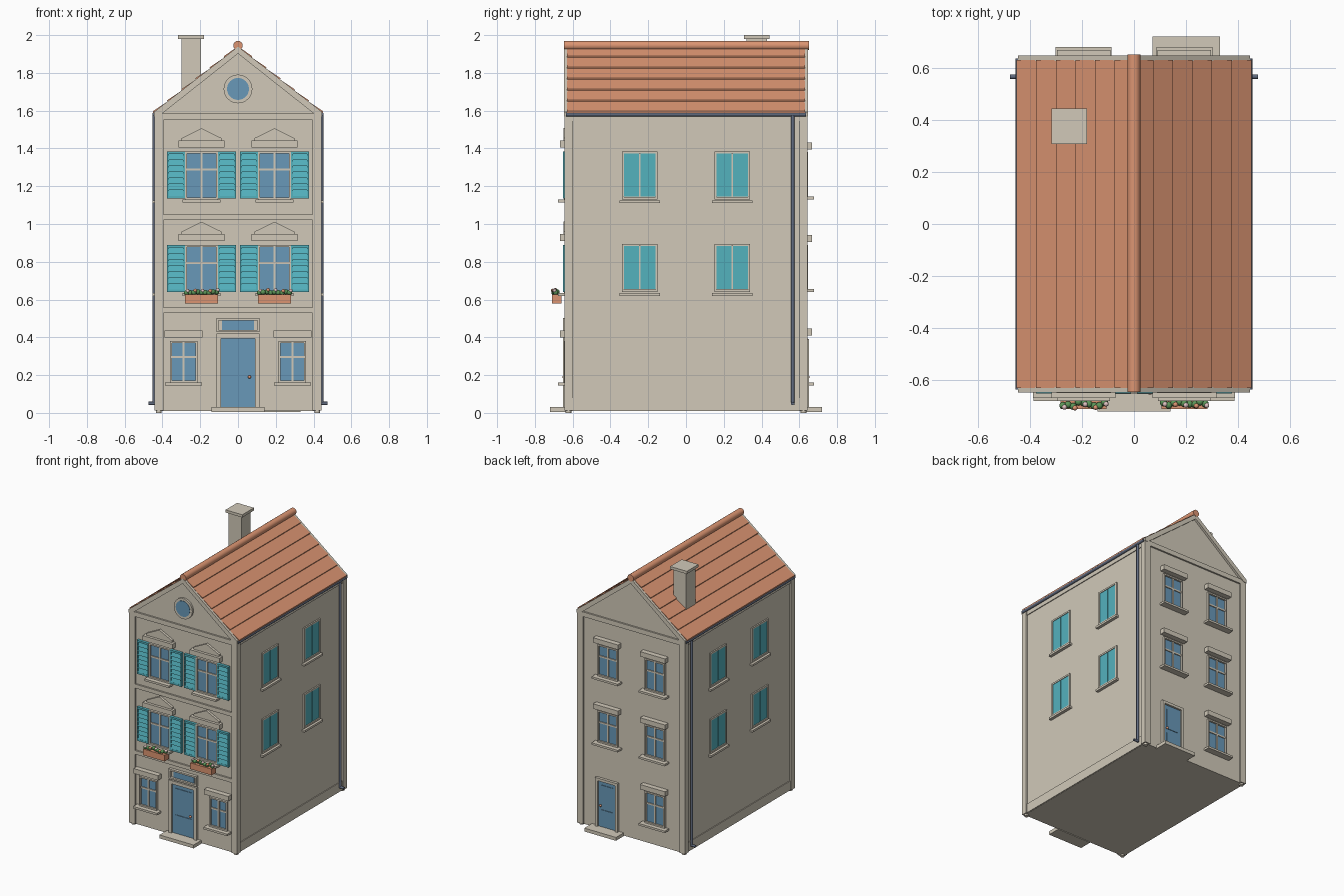
import bpy, bmesh, math, random
from mathutils import Vector

if "Cube" in bpy.data.objects:
    bpy.data.objects.remove(bpy.data.objects["Cube"])

random.seed(4)


def material(name, r, g, b):
    lin = [(c / 255 / 12.92 if c < 11 else ((c / 255 + 0.055) / 1.055) ** 2.4) for c in (r, g, b)]
    m = bpy.data.materials.new(name)
    m.diffuse_color = (*lin, 1)
    m.use_nodes = True
    m.node_tree.nodes["Principled BSDF"].inputs["Base Color"].default_value = m.diffuse_color
    return m


STONE = material("cream stone", 209, 201, 185)
TILE = material("terracotta", 220, 149, 114)
TEAL = material("teal paint", 84, 178, 190)
BLUE = material("blue glass and doors", 104, 152, 184)
METAL = material("grey metal", 98, 108, 128)
GREEN = material("leaf green", 92, 150, 88)
PINK = material("pale petals", 226, 196, 196)

parts = {}


def part(name, mat):
    if name not in parts:
        parts[name] = (bmesh.new(), mat)
    return parts[name][0]


WX, WY = 0.43, 0.63   # wall planes


def on(face, u, d, z):
    """Point on a wall: u along it, d outwards, z up."""
    return {"front": Vector((u, -WY - d, z)), "back": Vector((u, WY + d, z)),
            "right": Vector((WX + d, u, z)), "left": Vector((-WX - d, u, z))}[face]


def prism(name, mat, face, pts, d0, d1):
    bm = part(name, mat)
    a = [bm.verts.new(on(face, u, d0, z)) for u, z in pts]
    b = [bm.verts.new(on(face, u, d1, z)) for u, z in pts]
    fs = [bm.faces.new(a), bm.faces.new(b)]
    n = len(pts)
    fs += [bm.faces.new((a[i], a[(i + 1) % n], b[(i + 1) % n], b[i])) for i in range(n)]
    bmesh.ops.recalc_face_normals(bm, faces=fs)


def plate(name, mat, face, u0, u1, z0, z1, d1, d0=-0.005):
    prism(name, mat, face, [(u0, z0), (u1, z0), (u1, z1), (u0, z1)], d0, d1)


def block(name, mat, x0, x1, y0, y1, z0, z1):
    plate(name, mat, "front", x0, x1, z0, z1, -WY - y0, -WY - y1)


def tube(name, mat, p, q, r, seg=12):
    p, q = Vector(p), Vector(q)
    bm = part(name, mat)
    vs = bmesh.ops.create_cone(bm, cap_ends=True, segments=seg, radius1=r, radius2=r,
                               depth=(q - p).length)["verts"]
    bmesh.ops.rotate(bm, verts=vs, matrix=Vector((0, 0, 1)).rotation_difference(q - p).to_matrix())
    bmesh.ops.translate(bm, verts=vs, vec=(p + q) / 2)


def ball(name, mat, c, r, sub=2):
    bm = part(name, mat)
    vs = bmesh.ops.create_icosphere(bm, subdivisions=sub, radius=r)["verts"]
    bmesh.ops.translate(bm, verts=vs, vec=c)


def frame(name, face, u0, u1, z0, z1, t, d):
    """Four bars round an opening, t wide inwards."""
    plate(name, STONE, face, u0, u0 + t, z0, z1, d)
    plate(name, STONE, face, u1 - t, u1, z0, z1, d)
    plate(name, STONE, face, u0 + t, u1 - t, z0, z0 + t, d)
    plate(name, STONE, face, u0 + t, u1 - t, z1 - t, z1, d)


def window(face, u, w, z0, z1, sill, lintel, lz):
    u0, u1 = u - w / 2, u + w / 2
    frame("window_frames", face, u0, u1, z0, z1, 0.011, 0.016)
    plate("window_glass", BLUE, face, u0 + 0.005, u1 - 0.005, z0 + 0.005, z1 - 0.005, 0.003)
    plate("window_bars", STONE, face, u - 0.006, u + 0.006, z0, z1, 0.010)
    zm = z0 + 0.62 * (z1 - z0)
    plate("window_bars", STONE, face, u0, u1, zm - 0.006, zm + 0.006, 0.009)
    plate("window_sills", STONE, face, u - sill / 2, u + sill / 2, z0 - 0.015, z0, 0.048)
    plate("window_lintels", STONE, face, u - lintel / 2, u + lintel / 2, lz, lz + 0.036, 0.038)


def door(face, u, w, z1, fw):
    plate("doors", BLUE, face, u - w / 2, u + w / 2, 0.03, z1, 0.006)
    for s in (-1, 1):
        a, b = sorted((u + s * w / 2, u + s * (w / 2 + fw)))
        plate("door_frames", STONE, face, a, b, 0.02, z1 + fw, 0.020)
    plate("door_frames", STONE, face, u - w / 2, u + w / 2, z1, z1 + fw, 0.020)
    zm = 0.03 + (z1 - 0.03) * 0.42
    for a, b in ((0.06, zm - 0.015), (zm + 0.015, z1 - 0.03)):
        plate("door_panels", BLUE, face, u - w / 2 + 0.025, u + w / 2 - 0.025, a, b, 0.010)
    ball("door_knobs", TILE, on(face, u + w * 0.34, 0.016, 0.19), 0.009)
    plate("doorsteps", STONE, face, u - 0.14 + 0.01 * (face == "back"),
          u + 0.14 - 0.01 * (face == "back"), 0.005, 0.03, 0.09)


def shutter(face, u0, u1, z0, z1):
    """Louvred leaf: backing, border and tilted slats."""
    plate("shutters", TEAL, face, u0, u1, z0, z1, 0.010)
    for a, b, c, d in ((u0, u0 + 0.01, z0, z1), (u1 - 0.01, u1, z0, z1),
                       (u0, u1, z0, z0 + 0.014), (u0, u1, z1 - 0.014, z1)):
        plate("shutters", TEAL, face, a, b, c, d, 0.020)
    n, h = 7, (z1 - z0 - 0.028) / 7
    bm = part("shutters", TEAL)
    for i in range(n):
        zb = z0 + 0.014 + i * h
        vs = [bm.verts.new(on(face, u, d, z)) for u, d, z in
              ((u0 + 0.01, 0.019, zb), (u1 - 0.01, 0.019, zb),
               (u1 - 0.01, 0.010, zb + h), (u0 + 0.01, 0.010, zb + h))]
        bm.faces.new(vs if face in ("front", "right") else vs[::-1])


# House body with gables
prism("house_body", STONE, "front",
      [(-WX, 0.01), (WX, 0.01), (WX, 1.59), (0, 1.92), (-WX, 1.59)], 0, -2 * WY)

# Corner pilasters and their feet
for sx in (-1, 1):
    for sy in (-1, 1):
        x, y = sorted((sx * 0.395, sx * 0.442)), sorted((sy * 0.60, sy * 0.643))
        block("corner_pilasters", STONE, *x, *y, 0.012, 1.585)
        tube("pilaster_feet", STONE, (sx * 0.42, sy * 0.622, 0), (sx * 0.42, sy * 0.622, 0.015), 0.015)

# String courses, cornices, plinths
for a, b in ((0.53, 0.558), (1.02, 1.05), (1.55, 1.585)):
    plate("string_courses", STONE, "front", -0.395, 0.395, a, b, 0.012)
plate("string_courses", STONE, "back", -0.395, 0.395, 1.55, 1.585, 0.012)
for f in ("left", "right"):
    plate("side_bands", STONE, f, -0.6, 0.6, 0.012, 0.08, 0.006)
    plate("side_bands", STONE, f, -0.6, 0.6, 1.545, 1.585, 0.006)

# Roof slopes with overlapping tile rows, made from a saw-tooth section
ROWS, EX, EZ, TOP = 6, 0.45, 1.59, 1.94
for s in (-1, 1):
    pts = [(0, TOP - 0.03), (0, TOP)]
    for i in range(1, ROWS + 1):
        t = i / ROWS
        x, z = EX * t, TOP + (EZ - TOP) * t
        pts += [(s * x, z + 0.007)]
        if i < ROWS:
            pts += [(s * (x - 0.002), z)]
    pts += [(s * EX, EZ - 0.012), (s * (EX - 0.03), EZ - 0.012)]
    prism("roof_tiles", TILE, "front", pts, -0.001, -2 * WY + 0.001)
    # Rake boards along the gables
    for f in ("front", "back"):
        prism("rake_boards", STONE, f, [(0, TOP - 0.038), (0, TOP - 0.001), (s * 0.444, EZ + 0.004),
                                        (s * 0.444, EZ - 0.02), (s * 0.42, EZ - 0.02)], -0.004, 0.017)
    # Gutters and downpipes
    tube("gutters", METAL, (s * 0.444, -0.635, 1.58), (s * 0.444, 0.635, 1.58), 0.010)
    tube("downpipes", METAL, (s * 0.443, 0.565, 0.045), (s * 0.443, 0.565, 1.58), 0.009)
    tube("downpipes", METAL, (s * 0.438, 0.565, 0.05), (s * 0.475, 0.565, 0.05), 0.009)
tube("ridge_tile", TILE, (0, -0.645, 1.945), (0, 0.65, 1.945), 0.025, 16)

# Chimney with cap
block("chimney", STONE, -0.30, -0.197, 0.32, 0.43, 1.65, 1.98)
block("chimney_cap", STONE, -0.317, -0.18, 0.307, 0.443, 1.98, 2.0)

# Round gable window
for nm, mt, r, d in (("round_window_frame", STONE, 0.076, 0.014), ("round_window_glass", BLUE, 0.058, 0.017)):
    prism(nm, mt, "front", [(r * math.cos(k * math.pi / 16), 1.715 + r * math.sin(k * math.pi / 16))
                            for k in range(32)], 0, d)

for s in (-1, 1):
    u = s * 0.193
    for z in (0.635, 1.13):
        # Upper front windows with pediments and shutters
        window("front", u, 0.176, z, z + 0.255, 0.20, 0.245, z + 0.275)
        prism("pediments", STONE, "front", [(u - 0.105, z + 0.31), (u + 0.105, z + 0.31),
              (u + 0.105, z + 0.325), (u, z + 0.377), (u - 0.105, z + 0.325)], -0.005, 0.018)
        for a in (u - 0.182, u + 0.088):
            shutter("front", a, a + 0.094, z + 0.005, z + 0.255)
        # Side windows with closed shutters
        for f in ("left", "right"):
            v, zs = s * 0.245, z + 0.015 if z > 1 else z + 0.02
            frame("side_window_frames", f, v - 0.095, v + 0.095, zs - 0.015, zs + 0.24, 0.012, 0.010)
            for k in (-1, 1):
                a, b = sorted((v + k * 0.003, v + k * 0.084))
                plate("side_shutters", TEAL, f, a, b, zs, zs + 0.228, 0.006)
            plate("side_sills", STONE, f, v - 0.107, v + 0.107, zs - 0.035, zs - 0.02, 0.022)
    # Ground floor windows
    window("front", s * 0.288, 0.146, 0.16, 0.38, 0.195, 0.20, 0.40)
    # Flower boxes
    block("flower_boxes", TILE, u - 0.088, u + 0.088, -0.71, -0.66, 0.58, 0.626)
    for i in range(9):
        c = (u - 0.08 + i * 0.02, -0.693 + random.uniform(-0.008, 0.012), 0.635 + random.uniform(0, 0.007))
        ball("foliage", GREEN, c, 0.014)
        if i % 2 == 0:
            nm, mt = (("pale_flowers", PINK), ("red_flowers", TILE))[(i // 2) % 2]
            ball(nm, mt, (c[0] + 0.006, c[1] - 0.006, c[2] + 0.010), 0.010)

# Back windows
for u, z in ((-0.193, 0.16), (-0.193, 0.655), (0.193, 0.655), (-0.193, 1.145), (0.193, 1.145)):
    window("back", u, 0.165, z, z + 0.235, 0.215, 0.205, z + 0.25)

# Doors and the transom light
door("front", 0, 0.18, 0.395, 0.024)
door("back", 0.20, 0.145, 0.37, 0.02)
frame("transom_frame", "front", -0.115, 0.115, 0.428, 0.502, 0.012, 0.022)
plate("transom_glass", BLUE, "front", -0.085, 0.085, 0.436, 0.492, 0.006)
plate("transom_panel", STONE, "front", -0.11, 0.11, 0.43, 0.50, 0.003)

# Turn the parts into objects
for name, (bm, mat) in parts.items():
    me = bpy.data.meshes.new(name)
    bm.to_mesh(me)
    bm.free()
    me.materials.append(mat)
    ob = bpy.data.objects.new(name, me)
    bpy.context.collection.objects.link(ob)
    ob.select_set(True)
    bpy.context.view_layer.objects.active = ob
bpy.ops.object.shade_smooth_by_angle(angle=math.radians(35))
